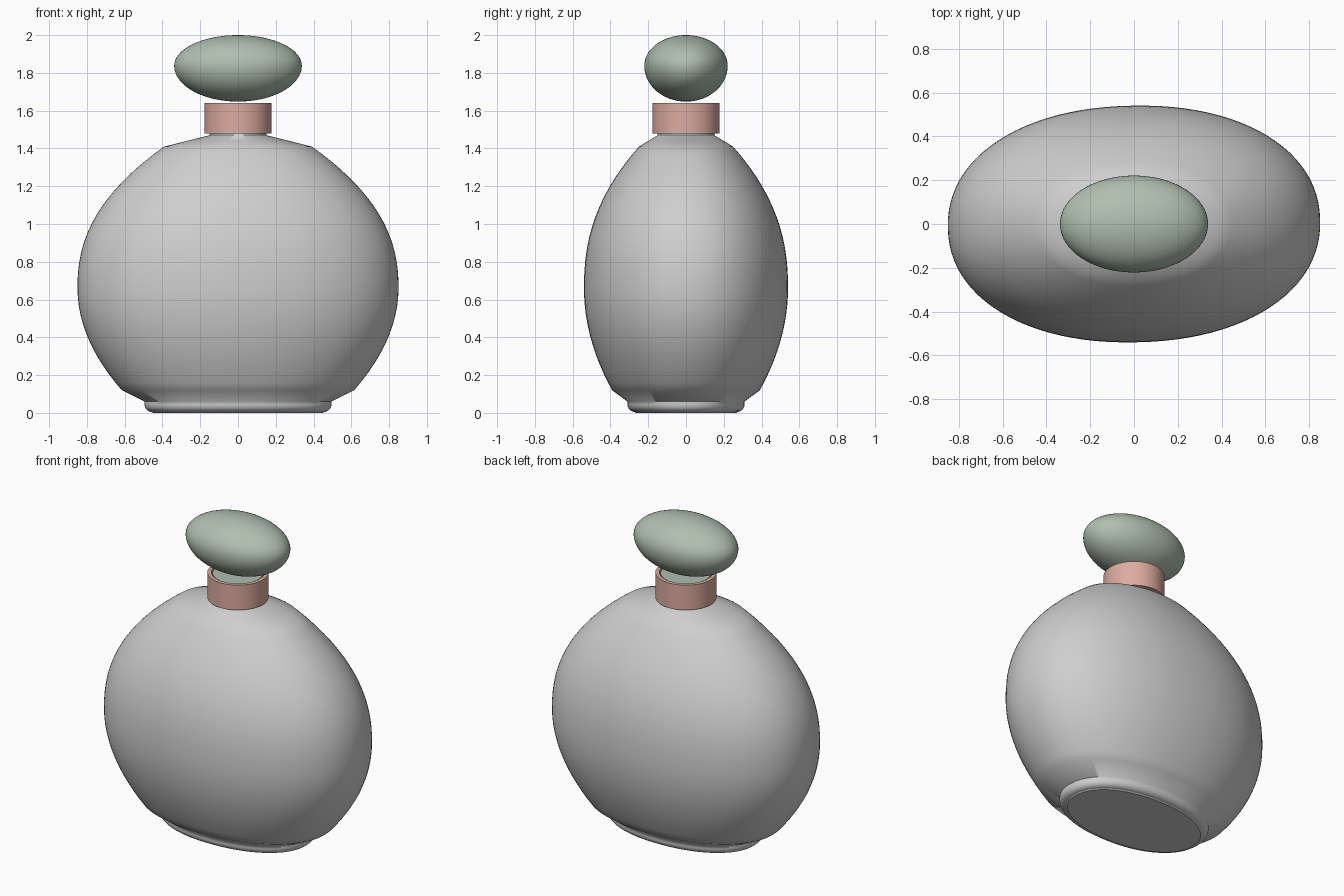
import bpy, bmesh, math

if "Cube" in bpy.data.objects:
    bpy.data.objects.remove(bpy.data.objects["Cube"], do_unlink=True)


def material(name, rgb):
    mat = bpy.data.materials.new(name)
    mat.use_nodes = True
    mat.diffuse_color = (*rgb, 1)
    mat.node_tree.nodes["Principled BSDF"].inputs["Base Color"].default_value = (*rgb, 1)
    return mat


def loft(name, sections, mat, sharp=30, turn=0.0, sides=96, closed=False):
    """Skin superellipse sections (z, half width, half depth, exponent)."""
    bm = bmesh.new()
    rings = []
    for z, rx, ry, power in sections:
        ring = []
        for i in range(sides):
            a = math.tau * i / sides
            c, s = math.cos(a), math.sin(a)
            x = rx * math.copysign(abs(c) ** (2 / power), c)
            y = ry * math.copysign(abs(s) ** (2 / power), s)
            ring.append(bm.verts.new((x * math.cos(turn) - y * math.sin(turn),
                                      x * math.sin(turn) + y * math.cos(turn), z)))
        rings.append(ring)
    pairs = list(zip(rings, rings[1:]))
    if closed:
        pairs.append((rings[-1], rings[0]))
    else:
        bm.faces.new(rings[0][::-1])
        bm.faces.new(rings[-1])
    for low, high in pairs:
        for i in range(sides):
            j = (i + 1) % sides
            bm.faces.new((low[i], low[j], high[j], high[i]))
    bmesh.ops.recalc_face_normals(bm, faces=bm.faces)
    mesh = bpy.data.meshes.new(name)
    bm.to_mesh(mesh)
    bm.free()
    mesh.materials.append(mat)
    obj = bpy.data.objects.new(name, mesh)
    bpy.context.collection.objects.link(obj)
    bpy.ops.object.select_all(action='DESELECT')
    obj.select_set(True)
    bpy.context.view_layer.objects.active = obj
    bpy.ops.object.shade_smooth_by_angle(angle=math.radians(sharp))
    return obj


grey = material("glass grey", (0.62, 0.62, 0.62))
sage = material("sage green", (0.43, 0.52, 0.43))
rose = material("rose metal", (0.72, 0.41, 0.35))

# Bottle: rounded foot, swelling belly, sloping shoulder and short neck
body = []
for i in range(7):
    a = math.pi / 2 * i / 6
    inset = 0.04 * (1 - math.sin(a))
    body.append((0.005 + 0.04 * (1 - math.cos(a)), 0.495 - inset, 0.31 - inset, 2.15))
body.append((0.06, 0.495, 0.31, 2.15))
belly_z, belly_low, belly_high = 0.66, 0.12, 1.41
for i in range(33):
    z = belly_low + (belly_high - belly_low) * i / 32
    if z < belly_z:
        k = 1 - 0.276 * ((belly_z - z) / (belly_z - belly_low)) ** 2
    else:
        k = 1 - 0.54 * ((z - belly_z) / (belly_high - belly_z)) ** 2.3
    body.append((z, 0.85 * k, 0.54 * k, 2.15))
body += [(1.44, 0.27, 0.2, 2.08), (1.47, 0.15, 0.15, 2), (1.5, 0.15, 0.15, 2)]
loft("bottle", body, grey, sharp=60, turn=0.02)
loft("foot_base", [(0, 0.45, 0.265, 2.15), (0.008, 0.46, 0.275, 2.15)], grey, turn=0.02)

# Collar: open tube around the neck
collar = [(1.48, 0.155), (1.48, 0.178), (1.64, 0.178), (1.64, 0.155)]
loft("collar", [(z, r, r, 2) for z, r in collar], rose, closed=True)

# Stopper plug inside the collar
loft("stopper_plug", [(1.49, 0.148, 0.148, 2), (1.636, 0.148, 0.148, 2)], sage)

# Stopper: slightly egg-shaped ellipsoid
stopper = []
steps = 32
for i in range(steps + 1):
    a = math.pi * (i / steps - 0.5)
    r = max(math.cos(a), 0.005)
    height = 0.162 if a > 0 else 0.19
    stopper.append((1.838 + height * math.sin(a), 0.338 * r, 0.221 * r, 2))
loft("stopper", stopper, sage, sharp=60)
